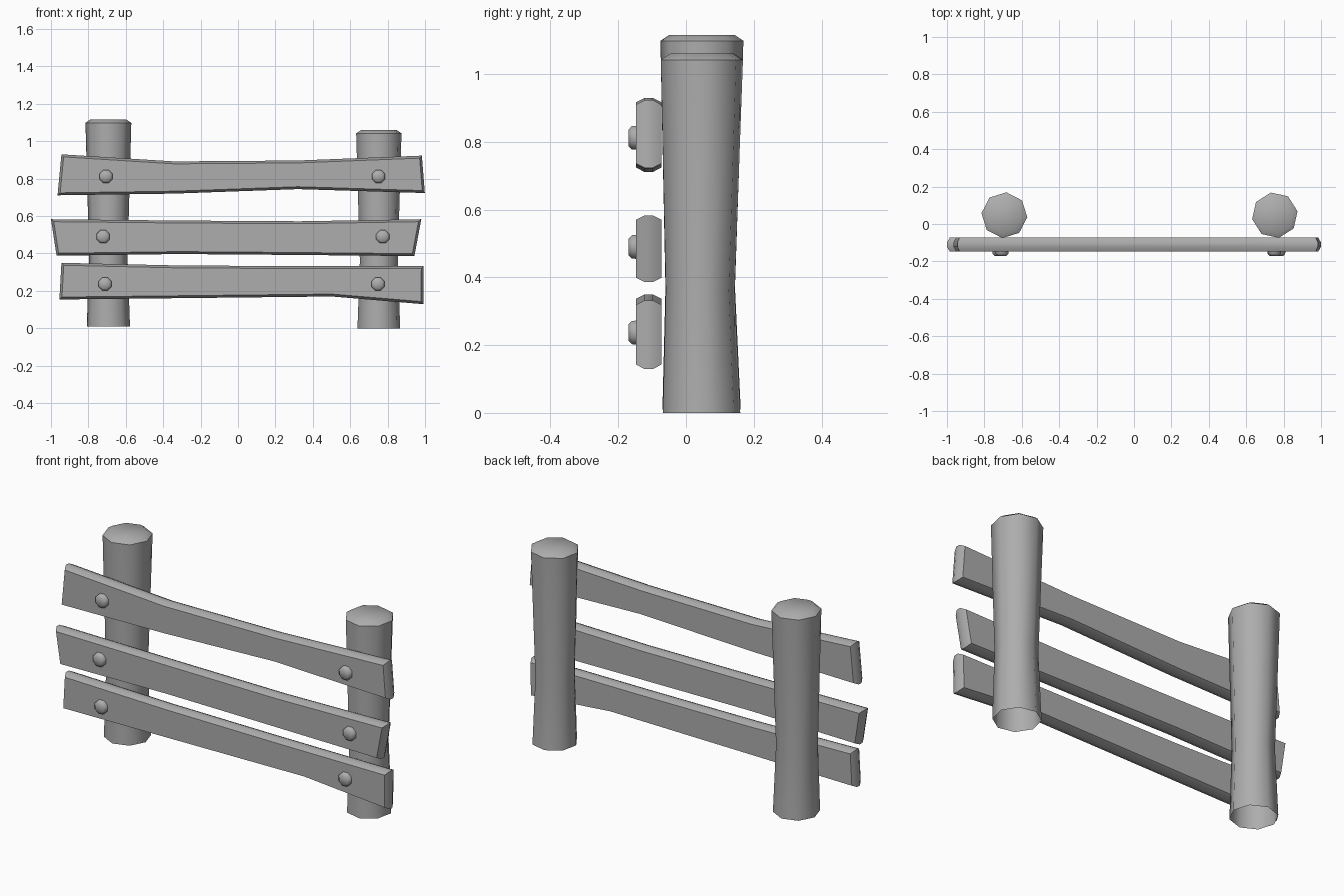
import bpy
from math import sin, cos, radians, pi

if "Cube" in bpy.data.objects:
    bpy.data.objects.remove(bpy.data.objects["Cube"])

# Dark weathered grey shared by every part
grey = bpy.data.materials.new("dark_grey")
grey.diffuse_color = (0.42, 0.42, 0.42, 1)
grey.use_nodes = True
grey.node_tree.nodes["Principled BSDF"].inputs["Base Color"].default_value = grey.diffuse_color


def make(name, verts, faces, angle):
    me = bpy.data.meshes.new(name)
    me.from_pydata(verts, [], faces)
    me.update()
    me.materials.append(grey)
    ob = bpy.data.objects.new(name, me)
    bpy.context.collection.objects.link(ob)
    bpy.ops.object.select_all(action='DESELECT')
    ob.select_set(True)
    bpy.context.view_layer.objects.active = ob
    bpy.ops.object.shade_smooth_by_angle(angle=radians(angle))
    return ob


def loft(name, rings, angle, cap_start=True):
    """Bridge equal-length rings of points and cap the ends."""
    n = len(rings[0])
    verts = [p for r in rings for p in r]
    faces = [(k * n + i, k * n + (i + 1) % n, (k + 1) * n + (i + 1) % n, (k + 1) * n + i)
             for k in range(len(rings) - 1) for i in range(n)]
    faces.append(tuple(range((len(rings) - 1) * n, len(rings) * n)))
    if cap_start:
        faces.append(tuple(reversed(range(n))))
    return make(name, verts, faces, angle)


def inset(outline, d):
    """Move a closed clockwise outline inwards by d."""
    out, n = [], len(outline)
    for i in range(n):
        (ax, az), (bx, bz), (cx, cz) = outline[i - 1], outline[i], outline[(i + 1) % n]
        l1 = ((bx - ax) ** 2 + (bz - az) ** 2) ** 0.5
        l2 = ((cx - bx) ** 2 + (cz - bz) ** 2) ** 0.5
        n1 = ((bz - az) / l1, (ax - bx) / l1)
        n2 = ((cz - bz) / l2, (bx - cx) / l2)
        k = d / (1 + n1[0] * n2[0] + n1[1] * n2[1])
        out.append((bx + (n1[0] + n2[0]) * k, bz + (n1[1] + n2[1]) * k))
    return out


# Posts: waisted octagons with a bevelled top and an open bottom
def post(name, x, z0, z1, turn):
    profile = [(z0, 0.116, 0.046), (z0 + 0.36, 0.103, 0.042),
               (z1 - 0.018, 0.123, 0.047), (z1, 0.096, 0.047)]
    rings = [[(x + r * cos(radians(turn) + i * pi / 4),
               y + r * sin(radians(turn) + i * pi / 4), z) for i in range(8)]
             for z, r, y in profile]
    loft(name, rings, 50, cap_start=False)


post("left_post", -0.693, 0.01, 1.116, 85)
post("right_post", 0.753, 0.0, 1.06, 100)

# Planks: irregular outlines (clockwise from top left) with chamfered edges
planks = {
    "top_plank": [(-0.944, 0.93), (-0.34, 0.892), (0.32, 0.897), (0.983, 0.923),
                  (0.999, 0.723), (0.32, 0.744), (-0.34, 0.72), (-0.965, 0.711)],
    "middle_plank": [(-1.0, 0.583), (-0.33, 0.576), (0.33, 0.572), (0.98, 0.583),
                     (0.943, 0.386), (0.32, 0.392), (-0.32, 0.397), (-0.97, 0.388)],
    "bottom_plank": [(-0.944, 0.35), (-0.33, 0.336), (0.33, 0.332), (0.993, 0.332),
                     (0.991, 0.129), (0.5, 0.17), (-0.31, 0.161), (-0.955, 0.154)],
}
for name, outline in planks.items():
    rings = []
    for y, d in ((-0.148, 0.013), (-0.122, 0.0), (-0.098, 0.0), (-0.072, 0.013)):
        rings.append([(x, y, z) for x, z in inset(outline, d)])
    # back to front, counter-clockwise, so faces look outward
    loft(name, [r[::-1] for r in rings][::-1], 30)

# Bolts: small octagonal heads with a chamfer
bolts = [(-0.706, 0.812), (0.751, 0.812), (-0.721, 0.49),
         (0.774, 0.49), (-0.711, 0.237), (0.748, 0.237)]
for k, (bx, bz) in enumerate(bolts):
    rings = [[(bx + r * cos((i + 0.5) * pi / 4), y, bz + r * sin((i + 0.5) * pi / 4))
              for i in range(8)]
             for y, r in ((-0.14, 0.039), (-0.16, 0.037), (-0.17, 0.026))]
    loft(f"bolt_{k + 1}", rings, 50)
